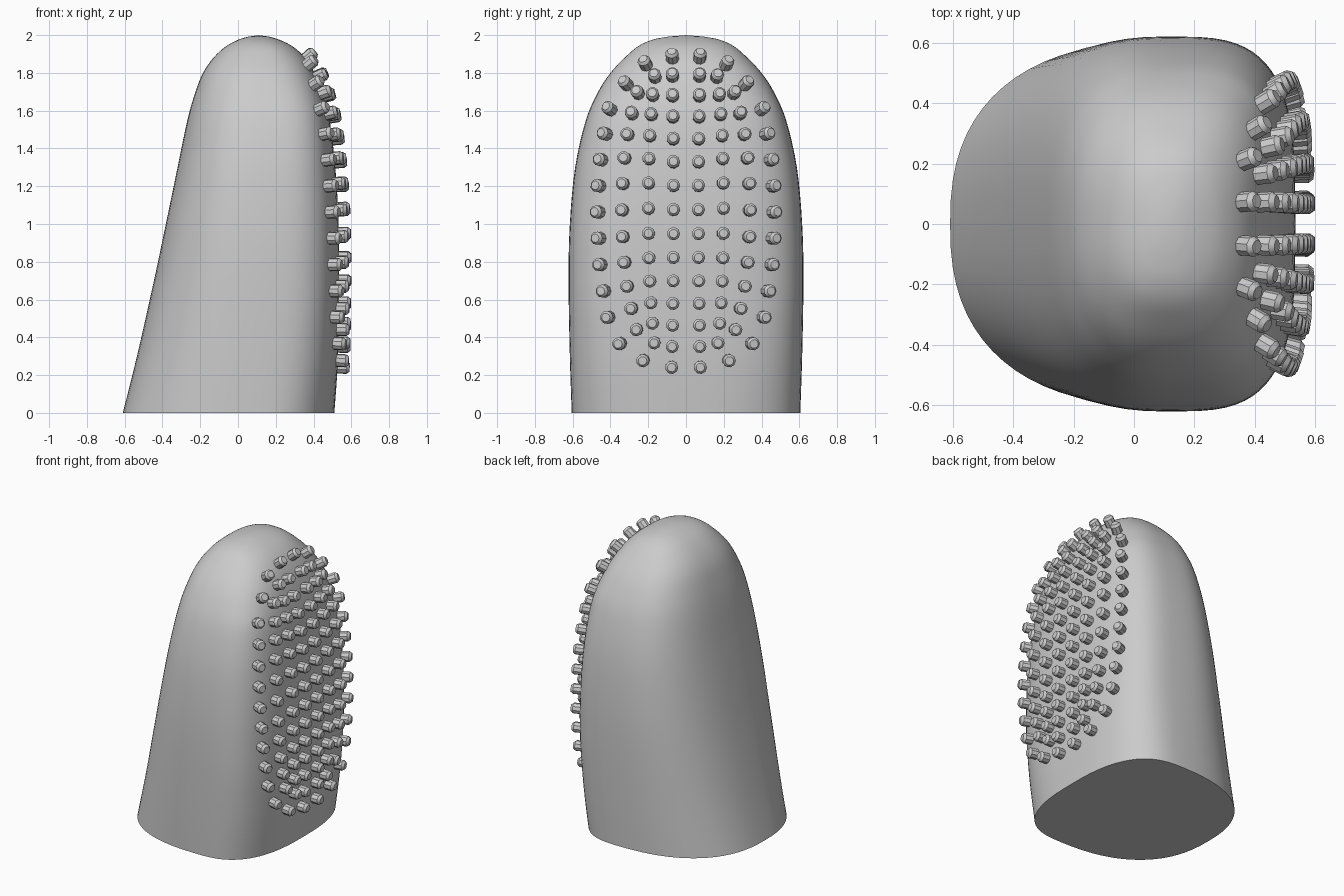
import bpy, bmesh, math
from mathutils import Vector
from mathutils.bvhtree import BVHTree

cube = bpy.data.objects.get("Cube")
if cube:
    bpy.data.objects.remove(cube, do_unlink=True)

grey = bpy.data.materials.new("soft grey")
grey.use_nodes = True
grey.diffuse_color = (0.6, 0.6, 0.6, 1)
grey.node_tree.nodes["Principled BSDF"].inputs["Base Color"].default_value = grey.diffuse_color


def finish(bm, name, angle):
    bmesh.ops.recalc_face_normals(bm, faces=bm.faces)
    mesh = bpy.data.meshes.new(name)
    bm.to_mesh(mesh)
    bm.free()
    mesh.materials.append(grey)
    obj = bpy.data.objects.new(name, mesh)
    bpy.context.collection.objects.link(obj)
    bpy.ops.object.select_all(action="DESELECT")
    obj.select_set(True)
    bpy.context.view_layer.objects.active = obj
    bpy.ops.object.shade_smooth_by_angle(angle=math.radians(angle))
    return obj


def spline(points, steps):
    """Smooth curve through the given stations."""
    pts = [Vector(p) for p in points]
    out = []
    for i in range(len(pts) - 1):
        a, b, c, d = (pts[max(0, min(k, len(pts) - 1))] for k in range(i - 1, i + 3))
        for s in range(steps):
            t = s / steps
            out.append(b + (c - a) * t / 2 + (a - b * 2.5 + c * 2 - d / 2) * t ** 2
                       + (b * 1.5 - a / 2 - c * 1.5 + d / 2) * t ** 3)
    return out + [pts[-1]]


# Sleeve stations: height, back x, pad x, half width
stations = [
    (0, -.61, .51, .605), (.3, -.535, .53, .615), (.7, -.445, .535, .622),
    (1, -.382, .533, .615), (1.3, -.32, .515, .587), (1.55, -.268, .485, .53),
    (1.7, -.225, .445, .465), (1.8, -.185, .405, .4), (1.88, -.13, .355, .325),
    (1.94, -.065, .29, .255), (1.975, 0, .22, .18), (1.992, .055, .165, .095),
]
SIDES = 72


def section(bm, z, back, pad, half):
    """Rounded back half joined to a flatter, squarer pad half."""
    foot = max(0, 1 - z / .6)
    crown = max(0, min(1, (z - 1.6) / .4))
    mid = .11
    square = 3.4 - .7 * foot - 1.1 * crown
    ring = []
    for i in range(SIDES):
        a = math.tau * i / SIDES
        c, s = math.cos(a), math.sin(a)
        n, reach = (square, pad - mid) if c > 0 else (2.45, mid - back)
        x = math.copysign(abs(c) ** (2 / n), c) * reach
        y = math.copysign(abs(s) ** (2 / n), s) * half
        ring.append(bm.verts.new((mid + x, y, z)))
    return ring


# Finger sleeve, closed underneath
bm = bmesh.new()
rings = [section(bm, *p) for p in spline(stations, 4)]
for low, high in zip(rings, rings[1:]):
    for i in range(SIDES):
        j = (i + 1) % SIDES
        bm.faces.new((low[i], low[j], high[j], high[i]))
bm.faces.new(rings[0])
tip = bm.verts.new((.11, 0, 2))
for i in range(SIDES):
    bm.faces.new((rings[-1][i], rings[-1][(i + 1) % SIDES], tip))
sleeve = finish(bm, "finger_sleeve", 50)
tree = BVHTree.FromObject(sleeve, bpy.context.evaluated_depsgraph_get())

# Bristle columns: lowest z, highest z, count, middle y, end pinch, row drift
columns = [(.24, 1.915, 15, .066, -.01, .02), (.37, 1.8, 13, .2, .03, .03),
           (.44, 1.71, 11, .345, .08, .025), (.505, 1.625, 9, .485, .06, 0)]
spots = [(.228, 1.875), (.23, .275), (.338, 1.765), (.36, .365)]
for low, high, count, y, pinch, drift in columns:
    for k in range(count):
        t = 2 * k / (count - 1) - 1
        z = (low + high) / 2 + t * (high - low) / 2 + drift * math.sin(math.pi * t)
        spots.append((y - pinch * t * t, z))


def cast(y, z):
    return tree.ray_cast(Vector((2, y, z)), Vector((-1, 0, 0)))


def bristle(bm, y, z, length=.065, sides=9):
    """Short peg with a chamfered end, standing on the sleeve."""
    normal = (cast(y, z)[1] + Vector((.25, 0, 0))).normalized()
    base = cast(y - normal.y * length, z - normal.z * length)[0]
    turn = normal.to_track_quat("Z", "Y")
    loops = []
    for radius, h in ((.034, -.02), (.035, length - .016), (.023, length)):
        loops.append([bm.verts.new(base + turn @ Vector((
            radius * math.cos(math.tau * i / sides),
            radius * math.sin(math.tau * i / sides), h))) for i in range(sides)])
    for a, b in zip(loops, loops[1:]):
        for i in range(sides):
            j = (i + 1) % sides
            bm.faces.new((a[i], a[j], b[j], b[i]))
    bm.faces.new(loops[0][::-1])
    bm.faces.new(loops[-1])


# Bristles mirrored across the pad
bm = bmesh.new()
for y, z in spots:
    for side in (1, -1):
        bristle(bm, side * y, z)
finish(bm, "bristles", 35)
